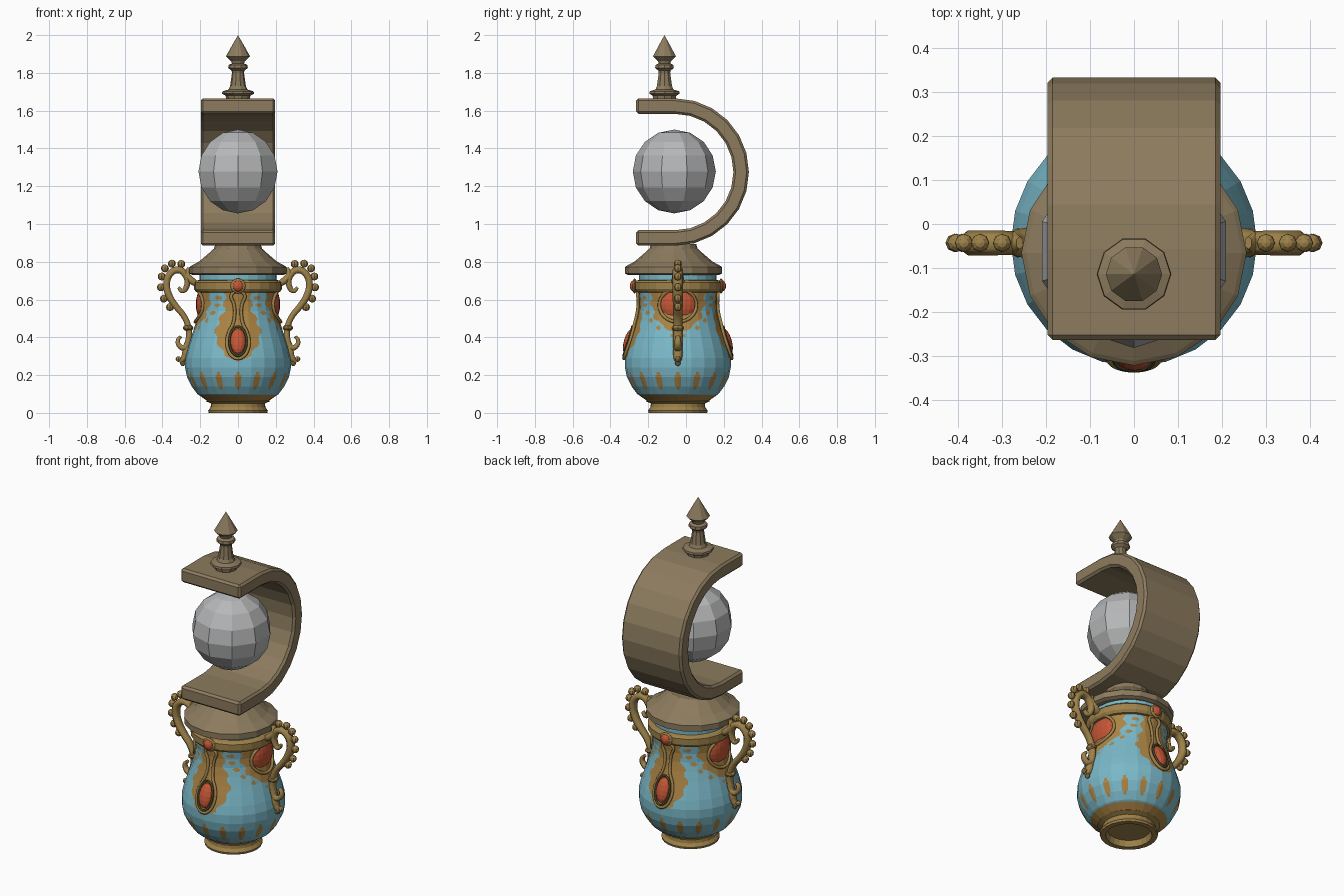
import bpy, bmesh, math
from mathutils import Vector, Matrix

if "Cube" in bpy.data.objects:
    bpy.data.objects.remove(bpy.data.objects["Cube"])

YC = -0.043  # vase axis


def mat(name, r, g, b):
    m = bpy.data.materials.new(name)
    m.diffuse_color = [(c / 255 / 12.92 if c < 11 else ((c / 255 + 0.055) / 1.055) ** 2.4) for c in (r, g, b)] + [1]
    m.use_nodes = True
    m.node_tree.nodes["Principled BSDF"].inputs["Base Color"].default_value = m.diffuse_color
    return m


BROWN = mat("bronze_brown", 140, 123, 94)
BLUE = mat("vase_blue", 122, 184, 200)
OCHRE = mat("painted_ochre", 172, 132, 68)
GOLD = mat("antique_gold", 158, 130, 74)
RED = mat("gem_red", 196, 86, 54)
GREY = mat("orb_grey", 182, 183, 184)
DARK = mat("dark_olive", 78, 72, 42)


def add(name, bm, *mats):
    bmesh.ops.recalc_face_normals(bm, faces=bm.faces)
    me = bpy.data.meshes.new(name)
    bm.to_mesh(me)
    bm.free()
    for m in mats:
        me.materials.append(m)
    ob = bpy.data.objects.new(name, me)
    bpy.context.collection.objects.link(ob)
    return ob


def lathe(name, prof, y, segs, m, turn=0.0):
    bm = bmesh.new()
    rings = []
    for r, z in prof:
        if r < 1e-4:
            rings.append([bm.verts.new((0, y, z))] * segs)
        else:
            rings.append([bm.verts.new((r * math.cos(a), y + r * math.sin(a), z))
                          for a in (turn + 2 * math.pi * i / segs for i in range(segs))])
    for lo, hi in zip(rings, rings[1:]):
        for i in range(segs):
            j = (i + 1) % segs
            bm.faces.new(list(dict.fromkeys((lo[i], lo[j], hi[j], hi[i]))))
    return add(name, bm, m)


def ball(name, c, s, m, seg=10, rings=8, rot=None):
    bm = bmesh.new()
    bmesh.ops.create_uvsphere(bm, u_segments=seg, v_segments=rings, radius=1)
    M = Matrix.Translation(c) @ (rot or Matrix()) @ Matrix.Diagonal((*s, 1))
    bmesh.ops.transform(bm, matrix=M, verts=bm.verts)
    return add(name, bm, m)


def tube(name, pts, radii, depth, m, cyclic=False, ystretch=1.0):
    cu = bpy.data.curves.new(name, 'CURVE')
    cu.dimensions = '3D'
    cu.bevel_depth, cu.bevel_resolution, cu.resolution_u = depth, 1, 5
    cu.use_fill_caps = True
    sp = cu.splines.new('BEZIER')
    sp.bezier_points.add(len(pts) - 1)
    sp.use_cyclic_u = cyclic
    for bp, p, r in zip(sp.bezier_points, pts, radii):
        bp.co, bp.radius = p, r
        bp.handle_left_type = bp.handle_right_type = 'AUTO'
    tmp = bpy.data.objects.new(name + "_path", cu)
    bpy.context.collection.objects.link(tmp)
    dg = bpy.context.evaluated_depsgraph_get()
    me = bpy.data.meshes.new_from_object(tmp.evaluated_get(dg))
    bpy.data.objects.remove(tmp)
    bm = bmesh.new()
    bm.from_mesh(me)
    for v in bm.verts:
        v.co.y = YC + (v.co.y - YC) * ystretch
    return add(name, bm, m)


def interp(tab, z):
    for (z0, a), (z1, b) in zip(tab, tab[1:]):
        if z0 <= z <= z1:
            return a + (b - a) * (z - z0) / (z1 - z0)
    return -1


# vase body, fine cells on 24 flat sides, painted by rule
BODY = [(.05, .14), (.065, .165), (.10, .215), (.14, .245), (.19, .27), (.24, .28), (.29, .28), (.34, .268),
        (.39, .252), (.44, .235), (.49, .22), (.54, .208), (.59, .205), (.65, .212), (.70, .205), (.74, .205)]
FRONT = [(.27, 0), (.30, .06), (.35, .10), (.42, .122), (.48, .105), (.54, .072), (.65, .07)]
SIDE = [(.42, 0), (.45, .07), (.50, .12), (.57, .14), (.65, .15)]


def painted(x, y, z):
    u, v, r = abs(x), abs(y - YC), math.hypot(x, y - YC)
    if z < .095:
        return True
    if z > .66:
        return False
    step = math.pi / 8
    da = (math.atan2(x, y - YC) + step / 2) % step - step / 2
    if (da * r / .017) ** 2 + ((z - .172) / .048) ** 2 < 1:
        return True
    wave = .008 * math.sin(z * 90)
    if u < interp(FRONT, z) + wave or v < interp(SIDE, z) + wave or z > .64:
        return True
    for k in range(6):
        zc = .41 + .04 * k
        vc = (interp(SIDE, zc) if zc > .42 else 0) + .032
        if (v - vc) ** 2 + (z - zc) ** 2 < .011 ** 2:
            return True
    return False


bm = bmesh.new()
SEG, SUB = 24, 8
rows = []
for (z0, r0), (z1, r1) in zip(BODY, BODY[1:]):
    n = math.ceil((z1 - z0) / .006)
    rows += [(z0 + (z1 - z0) * k / n, r0 + (r1 - r0) * k / n) for k in range(n)]
rows.append(BODY[-1])
grid = []
for z, r in rows:
    ring = []
    for s in range(SEG):
        a, b = (Vector((math.cos(t), math.sin(t))) * r for t in (2 * math.pi * s / SEG, 2 * math.pi * (s + 1) / SEG))
        for k in range(SUB):
            p = a.lerp(b, k / SUB)
            ring.append(bm.verts.new((p.x, YC + p.y, z)))
    grid.append(ring)
for lo, hi in zip(grid, grid[1:]):
    for i in range(SEG * SUB):
        j = (i + 1) % (SEG * SUB)
        f = bm.faces.new((lo[i], lo[j], hi[j], hi[i]))
        f.material_index = int(painted(*f.calc_center_median()))
add("vase_body", bm, BLUE, OCHRE)

# foot with hollow underside, and rim band
lathe("vase_foot", [(0, .035), (.115, .035), (.125, 0), (.155, 0), (.158, .012), (.145, .03), (.143, .05),
                    (.17, .062), (.16, .07), (0, .07)], YC, 24, GOLD)
lathe("rim_band", [(.20, .635), (.222, .64), (.232, .655), (.232, .69), (.222, .70), (.20, .705)], YC, 24, GOLD)

# lid
lathe("lid", [(0, .73), (.24, .73), (.256, .738), (.256, .772), (.246, .78), (.205, .802), (.155, .845),
              (.127, .87), (.12, .895), (0, .895)], -.066, 16, BROWN)


# gems and frames, placed on the body surface
def on_body(turn, u, z, off):
    r = interp([(a, b) for a, b in BODY], z) + off
    p = Matrix.Rotation(turn, 3, 'Z') @ Vector((u, -math.sqrt(r * r - u * u), 0))
    return (p.x, YC + p.y, z)


TEAR = [(.288, 0), (.30, .03), (.335, .052), (.385, .058), (.43, .047), (.47, .027), (.52, .018), (.57, .02), (.63, .032)]
for side, turn in (("front", 0), ("back", math.pi)):
    R = Matrix.Rotation(turn, 4, 'Z')
    loop = [on_body(turn, w, z, .006) for z, w in TEAR] + [on_body(turn, -w, z, .006) for z, w in TEAR[:0:-1]]
    tube(side + "_gem_frame", loop, [1] * len(loop), .009, GOLD, True)
    ov = [on_body(turn, .045 * math.cos(t), .38 + .078 * math.sin(t), .012)
          for t in (math.pi * k / 6 for k in range(12))]
    tube(side + "_gem_setting", ov, [1] * 12, .006, DARK, True)
    ball(side + "_gem", on_body(turn, 0, .38, .004), (.041, .026, .07), RED, 12, 8,
         R @ Matrix.Rotation(math.radians(-17), 4, 'X'))
    ball(side + "_rim_setting", on_body(turn, 0, .672, .02), (.04, .012, .04), GOLD, 12, 8, R)
    ball(side + "_rim_gem", on_body(turn, 0, .672, .024), (.03, .022, .03), RED, 10, 8, R)
for side, sx in (("right", 1), ("left", -1)):
    turn = sx * math.pi / 2
    ball(side + "_gem", (sx * .183, YC, .575), (.04, .095, .088), RED, 16, 10)
    loop = [on_body(turn, .098 * math.cos(t), .57 + .088 * math.sin(t), .004)
            for t in (math.pi * k / 8 for k in range(16))]
    tube(side + "_gem_frame", loop, [1] * 16, .009, GOLD, True)

# scroll handles with beads
SCROLL = [(.315, .665, .5), (.295, .645, .7), (.272, .67, .9), (.275, .725, 1.05), (.315, .757, 1.1), (.36, .735, 1.1),
          (.378, .68, 1.1), (.362, .615, 1.1), (.325, .56, 1), (.285, .51, .95), (.262, .45, .95), (.262, .385, 1),
          (.283, .345, 1), (.31, .355, .8), (.318, .385, .65), (.302, .405, .5)]
BEADS = [(.30, .788), (.35, .79), (.387, .765), (.404, .722), (.408, .665), (.392, .605), (.36, .56)]
for side, sx in (("right", 1), ("left", -1)):
    tube(side + "_handle", [(sx * x, YC, z) for x, z, r in SCROLL], [r for x, z, r in SCROLL], .019, GOLD, False, 1.35)
    tube(side + "_handle_leaf", [(sx * x, YC, z) for x, z in ((.215, .68), (.245, .70), (.27, .735), (.26, .77))],
         [1, 1.2, 1, .5], .018, GOLD, False, 1.6)
    tube(side + "_handle_tail", [(sx * x, YC, z) for x, z in ((.27, .37), (.277, .32), (.29, .285), (.31, .27))],
         [1, 1.2, 1, .6], .018, GOLD, False, 1.2)
    for i, (x, z) in enumerate(BEADS + [(.292, .263), (.315, .285)]):
        s = .021 if i < 7 else .015
        ball(f"{side}_handle_bead_{i + 1}", (sx * x, YC, z), (s, s, s), GOLD, 8, 6)
    ball(side + "_handle_collar", (sx * .264, YC, .45), (.028, .034, .018), GOLD, 8, 6)

# C-shaped bracket
CY, CZ, N = -.057, 1.275, 12
arc = [math.pi / 2 - math.pi * k / N for k in range(N + 1)]


def side_line(r):
    return [(-.264, CZ + r)] + [(CY + r * math.cos(t), CZ + r * math.sin(t)) for t in arc] + [(-.264, CZ - r)]


outer, inner = side_line(.39), side_line(.308)
bm = bmesh.new()
strip = [[bm.verts.new((x, *p)) for p in line] for x in (-.197, .197) for line in (outer, inner)]
lo, li, ro, ri = strip
for a, b in ((lo, li), (li, ri), (ri, ro), (ro, lo)):
    for i in range(len(a) - 1):
        bm.faces.new((a[i], a[i + 1], b[i + 1], b[i]))
for e in (0, -1):
    bm.faces.new((lo[e], li[e], ri[e], ro[e]))
bracket = add("curved_bracket", bm, BROWN)
bev = bracket.modifiers.new("edge_bevel", 'BEVEL')
bev.width, bev.segments, bev.limit_method, bev.angle_limit = .012, 1, 'ANGLE', math.radians(40)

# orb
ball("orb", (0, -.062, 1.278), (.22, .22, .222), GREY, 10, 8)

# finial
lathe("finial", [(0, 1.66), (.062, 1.66), (.066, 1.68), (.085, 1.69), (.083, 1.702), (.05, 1.712), (.042, 1.73),
                 (.032, 1.80), (.034, 1.812), (.052, 1.826), (.05, 1.842), (.032, 1.85), (.036, 1.862),
                 (.064, 1.888), (.03, 1.948), (0, 2.0)], -.114, 10, BROWN)
